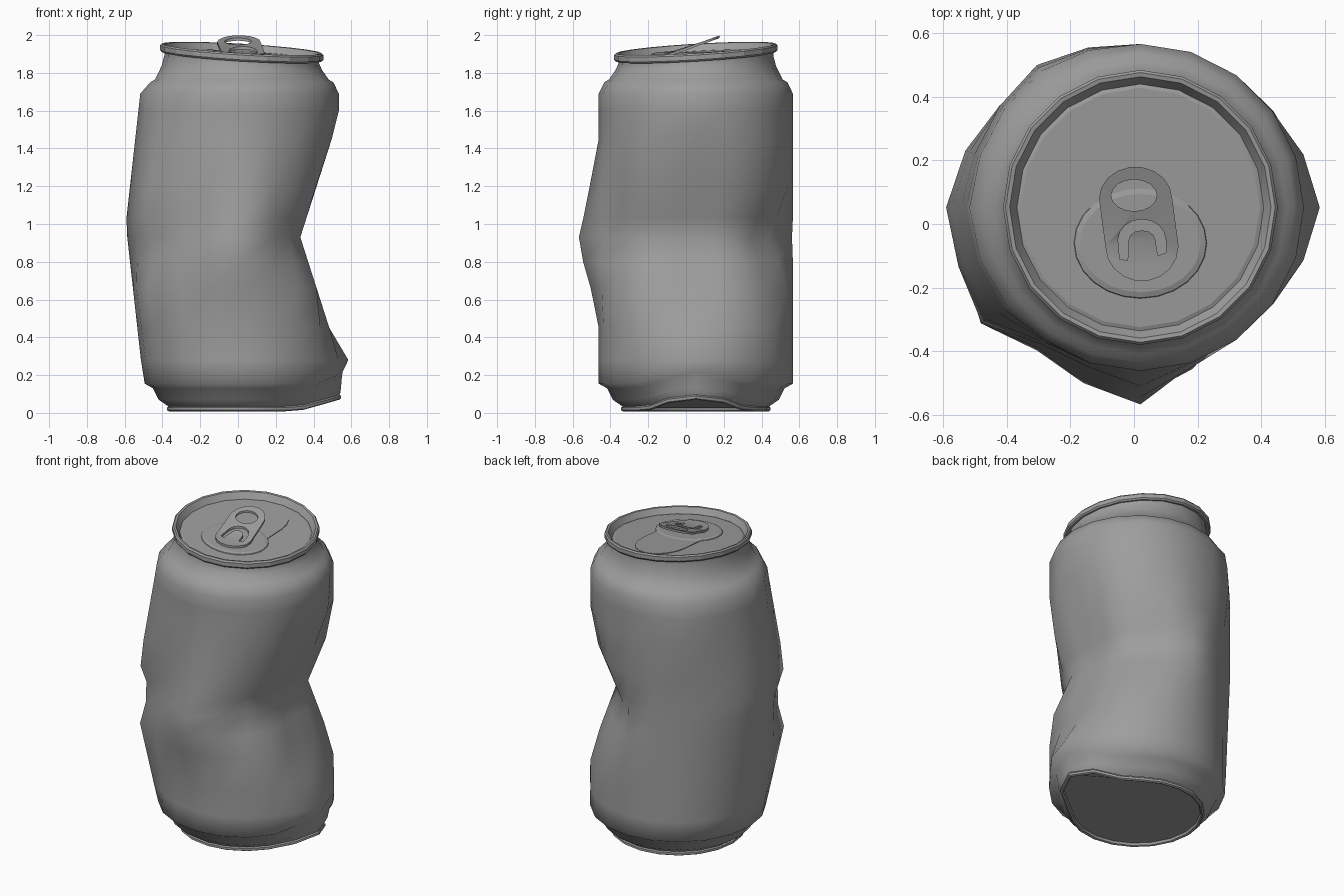
import bpy, bmesh
from math import sin, cos, pi, tau

if "Cube" in bpy.data.objects:
    bpy.data.objects.remove(bpy.data.objects["Cube"])

SIDES = 20
CX, CY, R = 0.02, 0.052, 0.514
SLOPE = 0.06
LID_Z = 1.893

# One bare aluminium colour
metal = bpy.data.materials.new("aluminium grey")
metal.use_nodes = True
GREY = (0.34, 0.34, 0.34, 1)
metal.diffuse_color = GREY
metal.node_tree.nodes["Principled BSDF"].inputs["Base Color"].default_value = GREY


def finish(name, mesh, angle):
    obj = bpy.data.objects.new(name, mesh)
    bpy.context.collection.objects.link(obj)
    mesh.materials.clear()
    mesh.materials.append(metal)
    bpy.ops.object.select_all(action="DESELECT")
    obj.select_set(True)
    bpy.context.view_layer.objects.active = obj
    bpy.ops.object.shade_smooth_by_angle(angle=angle)


def loft(name, rings, angle, cap_start=False, cap_end=False):
    """Skin a stack of equal-sized rings."""
    bm = bmesh.new()
    loops = [[bm.verts.new(p) for p in ring] for ring in rings]
    n = len(loops[0])
    for a, b in zip(loops, loops[1:]):
        for i in range(n):
            j = (i + 1) % n
            bm.faces.new((a[i], a[j], b[j], b[i]))
    if cap_start:
        bm.faces.new(loops[0][::-1])
    if cap_end:
        bm.faces.new(loops[-1])
    mesh = bpy.data.meshes.new(name)
    bm.to_mesh(mesh)
    bm.free()
    finish(name, mesh, angle)


def lid_tilt(x, y):
    return SLOPE * ((y - CY) - (x - CX))


def lid_height(x, y):
    return LID_Z + lid_tilt(x, y)


def polar(k, r, z):
    a = tau * k / SIDES
    return CX + r * cos(a), CY + r * sin(a), z


def tilted_ring(r, z, amount=1.0):
    ring = [polar(k, r, z) for k in range(SIDES)]
    return [(x, y, z + amount * lid_tilt(x, y)) for x, y, z in ring]


def kicked_ring(r, z, push):
    """Lower ring, knocked outward and upward on the +x side."""
    kick = {0: 1.0, 1: 0.7, 2: 0.13}
    weights = [kick.get(min(k, SIDES - k), 0) for k in range(SIDES)]
    return [polar(k, r + push * w, z + 0.062 * w) for k, w in enumerate(weights)]


# Side notch: planes (direction in degrees, depth, slope below, slope above the crease)
CREASE_Z = 0.93
NOTCH = ((0, 0.31, 0.32, 0.32), (45, 0.36, 0.34, 0.38), (-45, 0.425, 0.3, 0.2))

# Folds: (side, height, push, spread in sides, reach below, reach above)
FOLDS = (
    (10, 1.0, 0.1, 3, 0.9, 0.9),        # bulged left flank
    (15, 0.94, 0.1, 1.4, 0.42, 0.5),    # sharp front tip
    (12, 1.03, 0.08, 1.4, 0.18, 0.65),  # upper left corner
    (12, 0.66, 0.085, 1.6, 0.5, 0.3),   # lower left corner
    (14, 0.82, 0.05, 1.5, 0.35, 0.2),   # ledge under the fold
    (13, 1.0, -0.03, 1.6, 0.15, 0.2),   # pinch above the ledge
    (7, 1.5, 0.045, 1.6, 0.4, 0.3),     # back bulge
    (0, 0.28, 0.05, 2, 0.15, 0.15),     # low right corner
)


def tent(distance, below, above):
    return max(0, 1 - abs(distance) / (above if distance > 0 else below))


def crushed_radius(k, z):
    r = R
    for degrees, depth, below, above in NOTCH:
        facing = cos(tau * k / SIDES - pi * degrees / 180)
        if facing > 0.1:
            opening = max(below * (CREASE_Z - z), above * (z - CREASE_Z))
            r = min(r, (depth + opening) / facing)
    for side, height, push, wide, below, above in FOLDS:
        around = (k - side + SIDES / 2) % SIDES - SIDES / 2
        r += push * tent(around, wide, wide) * tent(z - height, below, above)
    return r


def crushed_ring(z):
    return [polar(k, crushed_radius(k, z), z) for k in range(SIDES)]


# Can wall: kicked foot, crushed middle, shoulder and tilted neck
foot = [kicked_ring(r, z, push) for r, z, push in (
    (0.39, 0.035, 0.13), (0.44, 0.07, 0.085), (0.47, 0.13, 0.06), (R, 0.155, 0.02))]
middle = [crushed_ring(z) for z in
          (0.28, 0.45, 0.66, 0.8, CREASE_Z, 1.03, 1.2, 1.45, 1.6, 1.69)]
neck = [tilted_ring(r, z, amount) for r, z, amount in (
    (0.485, 1.75, 0), (0.46, 1.765, 0), (0.425, 1.825, 0.4),
    (0.41, 1.87, 0.9), (0.41, 1.89, 1))]
loft("crushed_body", foot + middle + neck, 1.1)

# Underside with a thin standing rim
base = [kicked_ring(r, z, 0.13) for r, z in (
    (0.37, 0.026), (0.375, 0.012), (0.385, 0.008),
    (0.395, 0.014), (0.395, 0.028), (0.385, 0.036))]
loft("base", base, 0.6, cap_start=True)

# Rolled rim and countersunk lid
lid = [tilted_ring(r, z) for r, z in (
    (0.405, 1.89), (0.425, 1.886), (0.432, 1.895), (0.432, 1.92), (0.424, 1.929),
    (0.411, 1.927), (0.388, LID_Z - 0.004), (0.376, LID_Z))]
loft("rim_and_lid", lid, 0.28, cap_end=True)


def arc(cx, cy, rx, ry, n, start=0.0, sweep=pi):
    steps = n if sweep == tau else n - 1
    return [(cx + rx * cos(start + sweep * i / steps),
             cy + ry * sin(start + sweep * i / steps)) for i in range(n)]


def plate(name, outlines, height, thickness):
    """Flat plate with holes, laid on the surface height(x, y)."""
    curve = bpy.data.curves.new(name + "_outline", "CURVE")
    curve.dimensions = "2D"
    curve.fill_mode = "BOTH"
    curve.extrude = thickness / 2
    for outline in outlines:
        spline = curve.splines.new("POLY")
        spline.points.add(len(outline) - 1)
        for point, (x, y) in zip(spline.points, outline):
            point.co = (x, y, 0, 1)
        spline.use_cyclic_u = True
    temp = bpy.data.objects.new(name + "_outline", curve)
    bpy.context.collection.objects.link(temp)
    graph = bpy.context.evaluated_depsgraph_get()
    mesh = bpy.data.meshes.new_from_object(temp.evaluated_get(graph))
    bpy.data.objects.remove(temp)
    bm = bmesh.new()
    bm.from_mesh(mesh)
    bmesh.ops.remove_doubles(bm, verts=bm.verts, dist=0.0001)
    bmesh.ops.recalc_face_normals(bm, faces=bm.faces)
    for v in bm.verts:
        v.co.z += height(v.co.x, v.co.y)
    bm.to_mesh(mesh)
    bm.free()
    finish(name, mesh, 0.5)


# Mouth panel on the lid
mouth = [(0.17, 0)] + arc(0.02, 0.2, 0.155, 0.19, 11) + [(-0.14, 0)]
plate("mouth_panel", [mouth], lid_height, 0.008)

# Raised oval pad beneath the tab
pad = [[(x, y, lid_height(x, y) + lift)
        for x, y in arc(0.02, -0.06, 0.21 - inset, 0.175 - inset, 24, sweep=tau)]
       for inset, lift in ((0, -0.002), (0.003, 0.004), (0.02, 0.009))]
loft("tab_pad", pad, 0.2, cap_end=True)


# Pull tab: finger hole and U-shaped slot, lifted at the back, nose on the pad
def tab_height(x, y):
    return max(1.992 + 0.36 * (y - 0.18), lid_height(x, y) + 0.016)


tab = arc(0.005, 0.08, 0.115, 0.1, 10) + arc(0.025, -0.07, 0.115, 0.11, 10, start=pi)
finger_hole = arc(0, 0.09, 0.072, 0.05, 16, sweep=tau)
slot = (arc(0.025, -0.05, 0.075, 0.065, 9) + [(-0.045, -0.11), (-0.02, -0.115)]
        + arc(0.025, -0.05, 0.042, 0.03, 7, start=pi, sweep=-pi)
        + [(0.075, -0.1), (0.1, -0.09)])
plate("pull_tab", [tab, finger_hole, slot], tab_height, 0.014)
